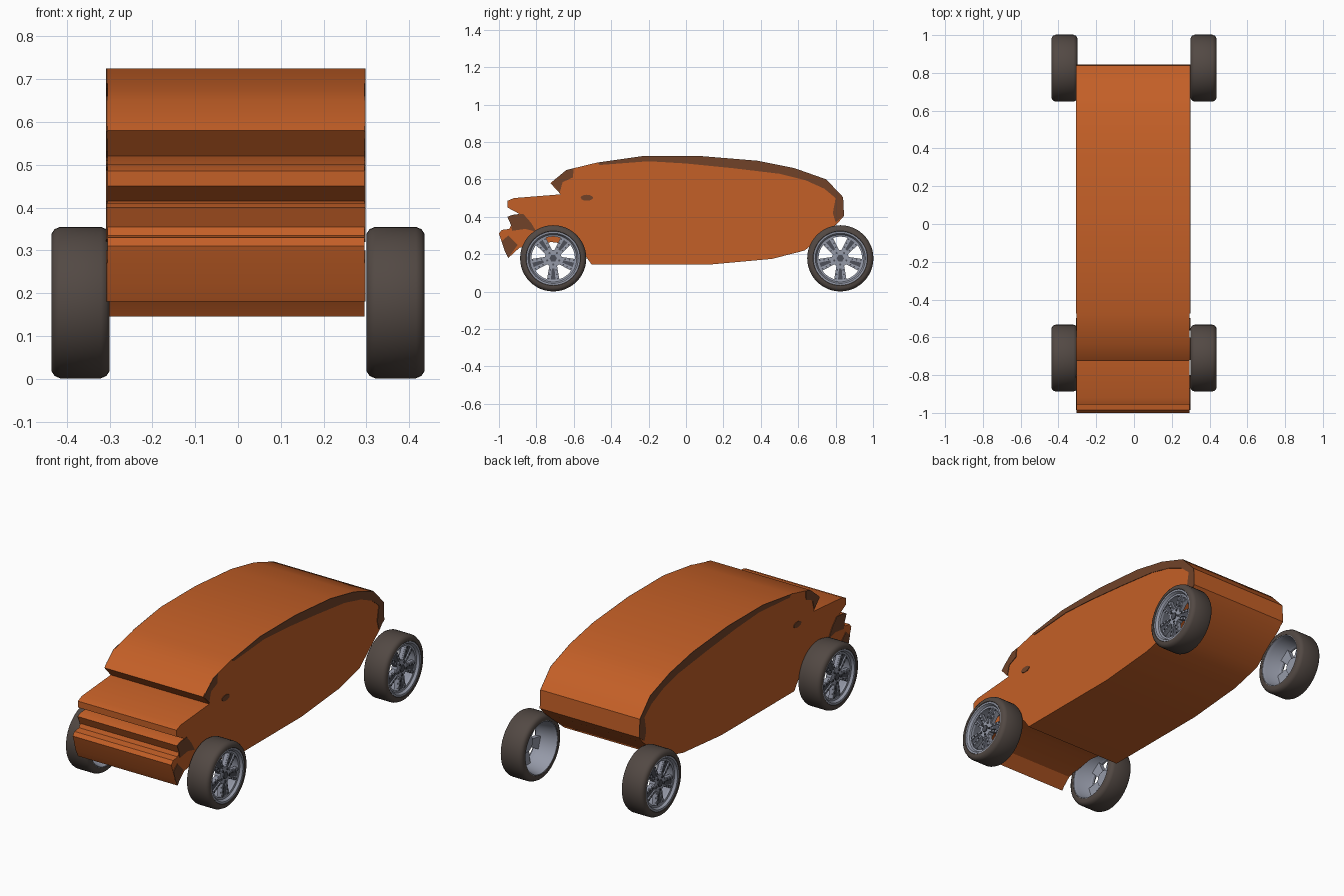
import bpy, bmesh, math
from math import sin, cos, pi


def material(name, rgb):
    m = bpy.data.materials.new(name)
    m.diffuse_color = (*rgb, 1)
    return m


ORANGE = material("burnt orange", (0.55, 0.115, 0.02))
BROWN = material("dark brown", (0.165, 0.055, 0.022))
RUBBER = material("tyre rubber", (0.085, 0.066, 0.057))
METAL = material("wheel metal", (0.30, 0.32, 0.39))
DARK = material("dark metal", (0.075, 0.08, 0.10))


def finish(name, bm, mat, angle=30):
    bmesh.ops.recalc_face_normals(bm, faces=bm.faces)
    me = bpy.data.meshes.new(name)
    bm.to_mesh(me)
    bm.free()
    me.materials.append(mat)
    for p in me.polygons:
        p.use_smooth = True
    me.set_sharp_from_angle(angle=math.radians(angle))
    ob = bpy.data.objects.new(name, me)
    bpy.context.collection.objects.link(ob)
    return ob


def prism(bm, pts, x0, x1):
    """Extrude a (y, z) outline along x."""
    a = [bm.verts.new((x0, y, z)) for y, z in pts]
    b = [bm.verts.new((x1, y, z)) for y, z in pts]
    bm.faces.new(a)
    bm.faces.new(b[::-1])
    for i in range(len(pts)):
        j = (i + 1) % len(pts)
        bm.faces.new((a[i], b[i], b[j], a[j]))


def lathe(bm, prof, cy, cz, s, n=48):
    """Revolve a closed (x, r) outline about an axle along x."""
    rings = [[bm.verts.new((s * x, cy + r * cos(2 * pi * k / n), cz + r * sin(2 * pi * k / n)))
              for k in range(n)] for x, r in prof]
    for i in range(len(rings)):
        a, b = rings[i], rings[(i + 1) % len(rings)]
        for k in range(n):
            m = (k + 1) % n
            bm.faces.new((a[k], a[m], b[m], b[k]))


def disc(cy, cz, r, n):
    return [(cy + r * cos(2 * pi * k / n), cz + r * sin(2 * pi * k / n)) for k in range(n)]


# Body: one side profile, extruded across the car
roof = [(-0.475, 0.69), (-0.23, 0.725), (0.075, 0.725), (0.38, 0.70), (0.58, 0.66),
        (0.75, 0.60), (0.84, 0.505), (0.845, 0.405)]
nose = [(-0.95, 0.18), (-0.97, 0.22), (-1.0, 0.31), (-0.985, 0.33), (-0.945, 0.335),
        (-0.935, 0.355), (-0.955, 0.40), (-0.93, 0.41), (-0.89, 0.415), (-0.955, 0.45),
        (-0.955, 0.485), (-0.92, 0.50), (-0.67, 0.52), (-0.725, 0.58), (-0.64, 0.65)]
under = [(0.81, 0.365), (0.635, 0.22), (0.46, 0.175), (0.13, 0.145), (-0.505, 0.145),
         (-0.54, 0.195), (-0.60, 0.25), (-0.72, 0.265), (-0.89, 0.235)]
bm = bmesh.new()
prism(bm, nose + roof + under, -0.305, 0.295)
finish("body", bm, ORANGE)

# Dark patches on both flanks, as thin plates
patches = {
    "roof_edge_patch": roof + [(0.80, 0.37), (0.785, 0.42), (0.80, 0.50), (0.74, 0.55),
                               (0.64, 0.595), (0.50, 0.63), (0.25, 0.66), (0.0, 0.685),
                               (-0.20, 0.697), (-0.46, 0.677)],
    "pillar_patch": [(-0.70, 0.60), (-0.64, 0.65), (-0.60, 0.66), (-0.605, 0.61),
                     (-0.66, 0.585), (-0.675, 0.53), (-0.72, 0.578)],
    "side_spot": [(-0.53 + 0.033 * cos(k * pi / 6), 0.502 + 0.016 * sin(k * pi / 6))
                  for k in range(12)],
    "nose_patch": [(-0.955, 0.40), (-0.93, 0.41), (-0.87, 0.415), (-0.83, 0.37),
                   (-0.80, 0.32), (-0.86, 0.335), (-0.93, 0.325), (-0.935, 0.355)],
    "bumper_patch": [(-0.95, 0.18), (-0.97, 0.22), (-0.985, 0.27), (-0.95, 0.30),
                     (-0.90, 0.25)],
}
for name, pts in patches.items():
    for side, x0, x1 in (("left", -0.308, -0.304), ("right", 0.294, 0.298)):
        bm = bmesh.new()
        prism(bm, pts, x0, x1)
        finish(f"{name}_{side}", bm, BROWN)

# Wheels: tyre, open rim, five wide spokes with bolts
R, CZ = 0.177, 0.178
tyre = [(0.300, 0.142), (0.300, 0.160), (0.307, 0.171), (0.320, R), (0.416, R),
        (0.429, 0.171), (0.436, 0.160), (0.436, 0.146), (0.430, 0.140), (0.310, 0.138)]
rim = [(0.301, 0.144), (0.301, 0.138), (0.320, 0.132), (0.395, 0.122), (0.405, 0.116),
       (0.418, 0.116), (0.420, 0.126), (0.433, 0.134), (0.434, 0.144), (0.425, 0.144),
       (0.400, 0.138), (0.310, 0.140)]
for end, cy in (("front", -0.71), ("rear", 0.825)):
    for side, s in (("left", -1), ("right", 1)):
        tag = f"{end}_{side}"
        bm = bmesh.new()
        lathe(bm, tyre, cy, CZ, s)
        finish("tyre_" + tag, bm, RUBBER, 35)

        bm = bmesh.new()
        lathe(bm, rim, cy, CZ, s)
        finish("rim_" + tag, bm, METAL)

        spokes, trim = bmesh.new(), bmesh.new()
        prism(spokes, disc(cy, CZ, 0.045, 20), s * 0.385, s * 0.418)
        prism(trim, disc(cy, CZ, 0.020, 6), s * 0.415, s * 0.424)
        for k in range(5):
            a = -pi / 2 + k * 2 * pi / 5

            def at(r, t):
                return (cy + r * cos(a) - t * sin(a), CZ + r * sin(a) + t * cos(a))

            # spoke plate, with two raised ribs and a dark slot between them
            prism(spokes, [at(0.03, -0.019), at(0.119, -0.034), at(0.119, 0.034),
                           at(0.03, 0.019)], s * 0.392, s * 0.412)
            for d in (-1, 1):
                prism(spokes, [at(0.04, d * 0.008), at(0.118, d * 0.018),
                               at(0.118, d * 0.033), at(0.04, d * 0.019)],
                      s * 0.408, s * 0.419)
                for r, t in ((0.062, 0.016), (0.085, 0.020), (0.108, 0.024)):
                    prism(trim, disc(*at(r, d * t), 0.0045, 6), s * 0.417, s * 0.422)
            prism(trim, [at(0.055, -0.007), at(0.113, -0.012), at(0.113, 0.012),
                         at(0.055, 0.007)], s * 0.410, s * 0.414)
            prism(trim, disc(*at(0.034, 0), 0.006, 6), s * 0.416, s * 0.423)
        finish("spokes_" + tag, spokes, METAL)
        finish("wheel_bolts_" + tag, trim, DARK)
